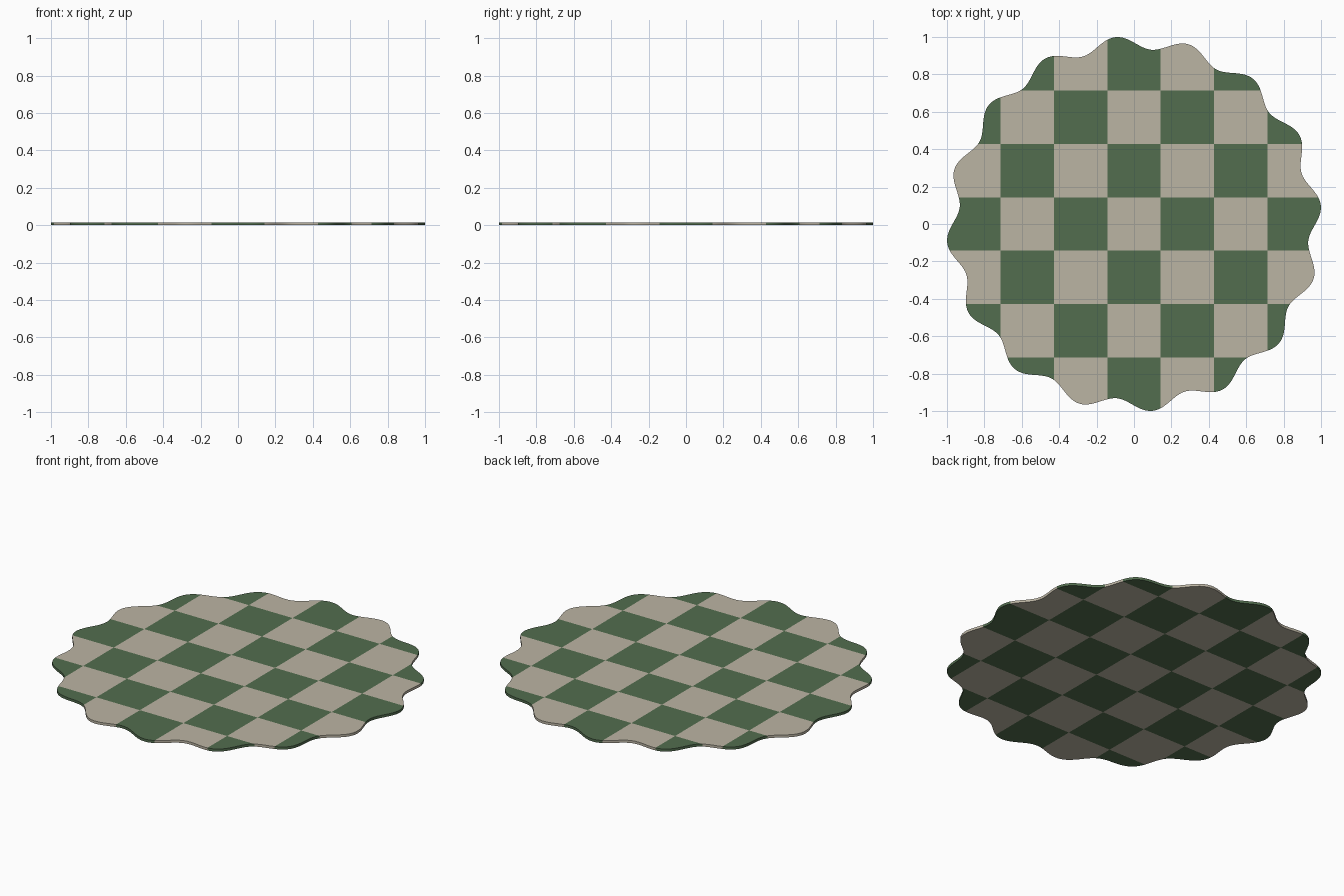
import bpy, bmesh, math

cube = bpy.data.objects.get("Cube")
if cube:
    bpy.data.objects.remove(cube, do_unlink=True)


def material(name, color):
    mat = bpy.data.materials.new(name)
    mat.use_nodes = True
    mat.diffuse_color = color
    bsdf = mat.node_tree.nodes["Principled BSDF"]
    bsdf.inputs["Base Color"].default_value = color
    bsdf.inputs["Roughness"].default_value = 0.9
    return mat


LOBES, STEPS = 16, 20
RADIUS, WAVE, THICKNESS = 0.97, 0.035, 0.015
CELL = 2 / 7

# Scalloped outline, extruded into a thin mat
bm = bmesh.new()
outline = []
for k in range(LOBES * STEPS):
    a = math.tau * k / (LOBES * STEPS)
    r = RADIUS * (1 + WAVE * math.sin(LOBES * a))
    outline.append(bm.verts.new((r * math.cos(a), r * math.sin(a), 0)))
base = bm.faces.new(outline)
top = bmesh.ops.extrude_face_region(bm, geom=[base], use_keep_orig=True)
for v in top["geom"]:
    if isinstance(v, bmesh.types.BMVert):
        v.co.z = THICKNESS

# Cut the check pattern through the whole mat
for axis in ((1, 0, 0), (0, 1, 0)):
    for k in range(-3, 3):
        d = (k + 0.5) * CELL
        bmesh.ops.bisect_plane(
            bm, geom=bm.verts[:] + bm.edges[:] + bm.faces[:], dist=1e-6,
            plane_co=[d * c for c in axis], plane_no=axis)
bmesh.ops.recalc_face_normals(bm, faces=bm.faces[:])

# Alternate the two colours by cell
for f in bm.faces:
    c = f.calc_center_median()
    f.material_index = (round(c.x / CELL) + round(c.y / CELL)) % 2

mesh = bpy.data.meshes.new("scalloped_rug")
bm.to_mesh(mesh)
bm.free()
mesh.materials.append(material("warm beige", (0.50, 0.46, 0.37, 1)))
mesh.materials.append(material("forest green", (0.085, 0.153, 0.077, 1)))
rug = bpy.data.objects.new("scalloped_rug", mesh)
bpy.context.collection.objects.link(rug)

# Smooth rim with crisp top and bottom edges
bpy.ops.object.select_all(action="DESELECT")
rug.select_set(True)
bpy.context.view_layer.objects.active = rug
bpy.ops.object.shade_smooth_by_angle(angle=math.radians(30))
